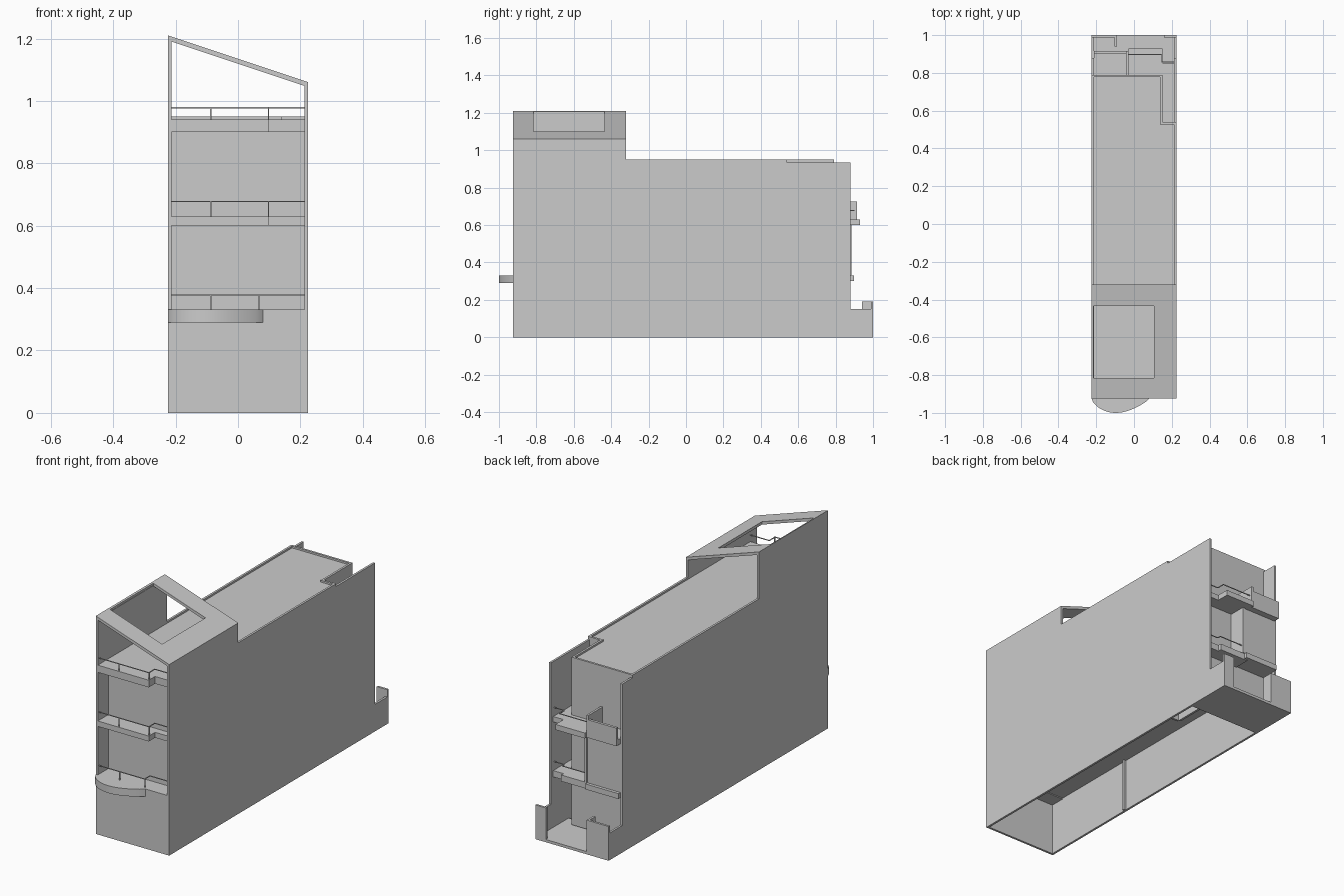
import bpy, bmesh, math
from mathutils import Vector

if "Cube" in bpy.data.objects:
    bpy.data.objects.remove(bpy.data.objects["Cube"])


def prism(name, profile, axis, a, b):
    """Extrude a 2D profile along an axis: 'x' takes (y,z), 'y' takes (x,z), 'z' takes (x,y)."""
    place = {'x': lambda p, d: (d, p[0], p[1]),
             'y': lambda p, d: (p[0], d, p[1]),
             'z': lambda p, d: (p[0], p[1], d)}[axis]
    bm = bmesh.new()
    face = bm.faces.new([bm.verts.new(place(p, a)) for p in profile])
    ext = bmesh.ops.extrude_face_region(bm, geom=[face])
    move = Vector(place((0, 0), b - a))
    bmesh.ops.translate(bm, vec=move, verts=[g for g in ext['geom'] if isinstance(g, bmesh.types.BMVert)])
    return finish(name, bm)


def finish(name, bm):
    bmesh.ops.recalc_face_normals(bm, faces=bm.faces[:])
    mesh = bpy.data.meshes.new(name)
    bm.to_mesh(mesh)
    bm.free()
    ob = bpy.data.objects.new(name, mesh)
    bpy.context.collection.objects.link(ob)
    return ob


def box(name, x, y, z):
    return prism(name, [(x[0], y[0]), (x[1], y[0]), (x[1], y[1]), (x[0], y[1])], 'z', *z)


W, IN = 0.225, 0.213          # outer and inner half width
FRONT, TOWER, FACADE, BACK = -0.925, -0.32, -0.83, 0.79
T = 0.012

# Party walls with the roof tower and low yard wall in one profile
for name, x, top, drop in (("left_wall", (-W, -IN), 1.195, BACK), ("right_wall", (IN, W), 1.05, 0.54)):
    prism(name, [(FRONT, 0), (1, 0), (1, 0.19), (0.988, 0.19), (0.988, 0.15), (0.88, 0.15),
                 (0.88, 0.935), (drop, 0.935), (drop, 0.95), (TOWER, 0.95), (TOWER, top), (FRONT, top)],
          'x', *x)

# Sloping tower roof with a rectangular opening
bm = bmesh.new()
rings = []
for x0, x1, y0, y1 in ((-W, W, FRONT, TOWER), (-0.215, 0.105, -0.815, -0.435)):
    rings.append([bm.verts.new((x, y, 1.135 - x / 3))
                  for x, y in ((x0, y0), (x1, y0), (x1, y1), (x0, y1))])
for i in range(4):
    j = (i + 1) % 4
    bm.faces.new((rings[0][i], rings[0][j], rings[1][j], rings[1][i]))
ext = bmesh.ops.extrude_face_region(bm, geom=bm.faces[:])
bmesh.ops.translate(bm, vec=(0, 0, -0.016), verts=[g for g in ext['geom'] if isinstance(g, bmesh.types.BMVert)])
finish("tower_roof", bm)

# Floor slabs: stepped front balcony, rear light well strip and rear balcony
STEP = [(-IN, FRONT), (0.1, FRONT), (0.1, -0.87), (IN, -0.87)]
for name, z, rear in (("second_floor", (0.6, 0.63), 0.93), ("first_floor", (0.295, 0.33), 0.88)):
    front = STEP if z[0] > 0.5 else [(-IN, FRONT + 0.01), (IN, FRONT + 0.01)]
    prism(name, front + [(IN, 0.86), (0.15, 0.86), (0.15, rear), (-0.03, rear), (-0.03, BACK), (-IN, BACK)],
          'z', *z)
prism("terrace_balcony", STEP + [(IN, FACADE + 0.02), (-IN, FACADE + 0.02)], 'z', 0.9, 0.94)

# Roof, cut back around the light well, with thin rim
prism("roof", [(-IN, FACADE), (IN, FACADE), (IN, 0.54), (0.15, 0.54), (0.15, BACK), (-IN, BACK)],
      'z', 0.9, 0.94)
box("roof_rim_back", (-IN, 0.15), (BACK - T, BACK), (0.94, 0.95))
box("roof_rim_side", (0.15 - T, 0.15), (0.54 - T, BACK - T), (0.94, 0.95))
box("roof_rim_well", (0.15, IN), (0.54 - T, 0.54), (0.94, 0.95))

# Curved first-floor balcony
N = 28
curve = [(-W + 0.305 * i / N, FRONT - 0.075 * max(0, math.sin(math.pi * (i / N) ** 0.8)) ** 0.8)
         for i in range(N + 1)]
bow = prism("curved_balcony", curve + [(IN, FRONT), (IN, FACADE), (-IN, FACADE), (-IN, FRONT)], 'z', 0.29, 0.331)
bpy.context.view_layer.objects.active = bow
bow.select_set(True)
bpy.ops.object.shade_smooth_by_angle(angle=math.radians(30))

# Front walls
box("ground_front", (-IN, IN), (FRONT, FRONT + T), (0, 0.295))
box("upper_facade", (-IN, IN), (FACADE, FACADE + T), (0.33, 0.9))

# Front railings: thin handrails with posts
R = 0.004
for i, (z, posts, edge) in enumerate(((0.33, (-0.087, 0.068), -0.915), (0.63, (-0.087, 0.098), -0.92),
                                      (0.935, (-0.087, 0.098), -0.92))):
    top = 0.98 if z > 0.9 else z + 0.05
    end = posts[1]
    box(f"handrail_front_{i}", (-IN, end), (edge, edge + R), (top - R, top))
    box(f"handrail_return_{i}", (end - R, end), (edge, -0.865), (top - R, top))
    box(f"handrail_side_{i}", (end - R, IN), (-0.865 - R, -0.865), (top - R, top))
    for j, x in enumerate(posts):
        box(f"rail_post_{i}_{j}", (x - R / 2, x + R / 2), (edge, edge + R), (z, top))

# Rear walls and light well walls
box("rear_wall", (-IN, 0.15), (BACK - T, BACK), (0.02, 0.9))
box("well_side_wall", (0.15 - T, 0.15), (0.54, BACK - T), (0.02, 0.9))
box("well_end_wall", (0.15, IN), (0.54 - T, 0.54), (0.02, 0.9))

# Rear bay: panel, ledge, upper parapet and fins
box("bay_panel", (-IN, -0.01), (0.868, 0.88), (0.33, 0.6))
box("bay_fin", (-0.01, 0.004), (BACK, 0.885), (0.33, 0.6))
box("bay_ledge", (-IN, -0.01), (BACK, 0.897), (0.3, 0.33))
box("bay_top_slab", (-IN, -0.03), (BACK, 0.915), (0.6, 0.63))
box("bay_parapet", (-IN, -0.03), (0.9, 0.915), (0.63, 0.7))
box("bay_parapet_fin", (-0.042, -0.03), (BACK, 0.915), (0.63, 0.725))

# Rear balcony handrails
for i, (z, y) in enumerate(((0.38, 0.875), (0.68, 0.9))):
    box(f"rear_handrail_{i}", (-0.03, 0.15), (y - R, y), (z - R, z))
    box(f"rear_handrail_return_{i}", (0.15 - R, 0.15), (0.855, y), (z - R, z))
    box(f"rear_handrail_side_{i}", (0.15, IN), (0.855 - R, 0.855), (z - R, z))

# Yard floor and gate piers
box("yard_floor", (-IN, IN), (0.725, 1), (0, 0.015))
box("gate_pier_left", (-IN, -0.09), (0.988, 1), (0.015, 0.19))
box("gate_pier_right", (0.16, IN), (0.988, 1), (0.015, 0.19))
box("gate_return", (-0.102, -0.09), (0.94, 0.988), (0.015, 0.19))

# Small pier inside the ground floor
box("inner_pier", (-IN, -0.2), (TOWER - T, TOWER), (0, 0.295))
